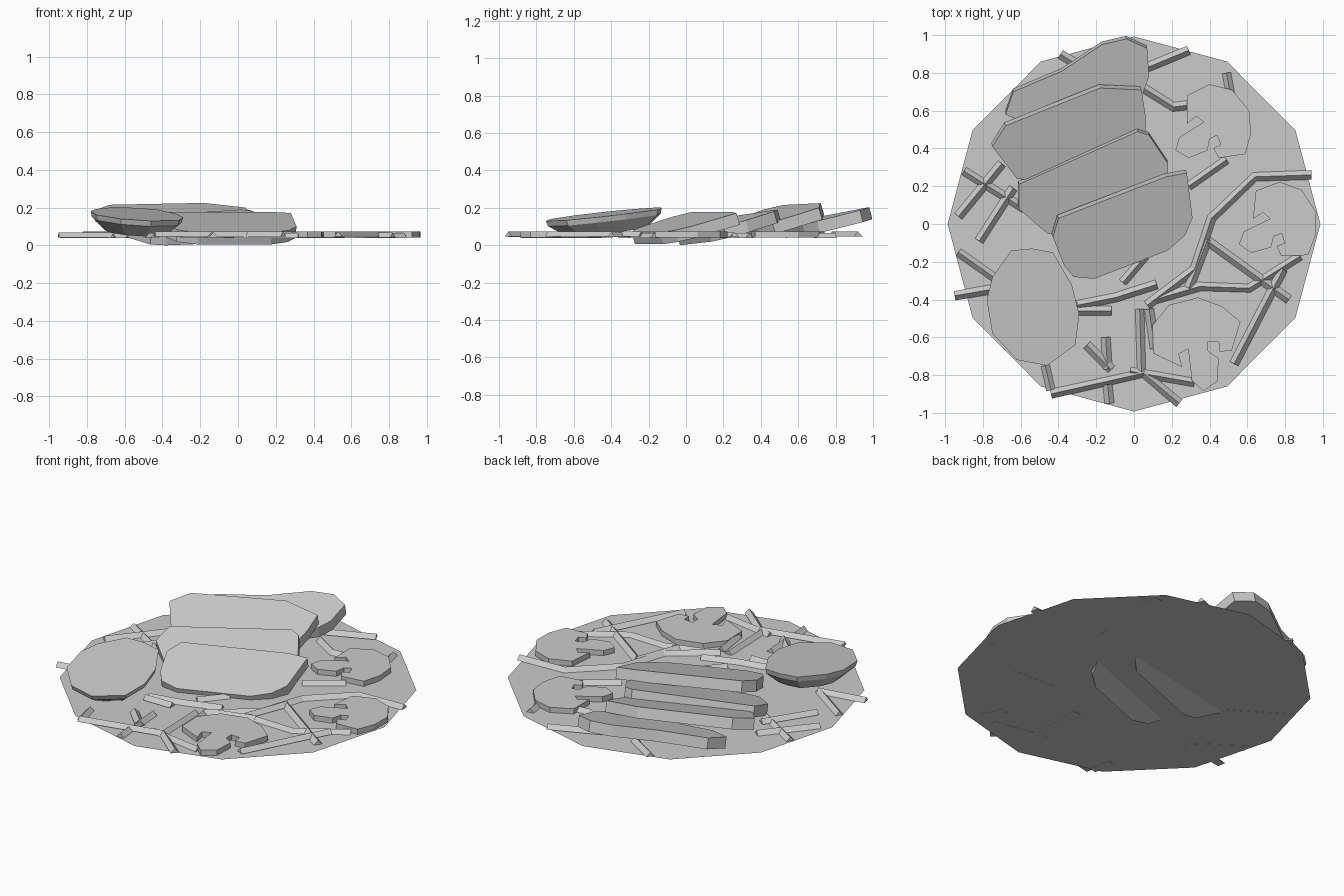
import bpy
from math import cos, sin, pi, radians
from mathutils import Vector

if "Cube" in bpy.data.objects:
    bpy.data.objects.remove(bpy.data.objects["Cube"])

DISC_Z = 0.045


def make_object(name, verts, faces):
    mesh = bpy.data.meshes.new(name)
    mesh.from_pydata([tuple(v) for v in verts], [], faces)
    mesh.update()
    obj = bpy.data.objects.new(name, mesh)
    bpy.context.collection.objects.link(obj)
    return obj


def plate(name, outline, z0, gx, gy, rings):
    """Tilted piece: top plane z0+gx*x+gy*y, lower rings given as (depth, scale)."""
    pts = [Vector((x / 100, y / 100, 0)) for x, y in outline]
    if sum(a.x * b.y - b.x * a.y for a, b in zip(pts, pts[1:] + pts[:1])) < 0:
        pts.reverse()
    for p in pts:
        p.z = z0 + gx * p.x + gy * p.y
    normal = Vector((-gx, -gy, 1)).normalized()
    centre = sum(pts, Vector()) / len(pts)
    n = len(pts)
    verts, faces = list(pts), [list(range(n))]
    for k, (depth, scale) in enumerate(rings):
        verts += [centre + (p - centre) * scale - normal * depth for p in pts]
        a, b = k * n, (k + 1) * n
        faces += [[a + i, b + i, b + (i + 1) % n, a + (i + 1) % n] for i in range(n)]
    faces.append([len(rings) * n + i for i in reversed(range(n))])
    return make_object(name, verts, faces)


def shred(name, path, base, width=0.05, height=0.026):
    """Ridged strip with a triangular section following a bent path."""
    p = [Vector((x / 100, y / 100)) for x, y in path]
    dirs = [(b - a).normalized() for a, b in zip(p, p[1:])]
    verts, faces = [], []
    for i, q in enumerate(p):
        d = (dirs[max(i - 1, 0)] + dirs[min(i, len(dirs) - 1)]).normalized()
        side = Vector((-d.y, d.x)) * width / 2
        verts += [(*(q + side), base), (*q, base + height), (*(q - side), base)]
    for i in range(len(p) - 1):
        a, b = 3 * i, 3 * i + 3
        faces += [[a + j, a + (j + 1) % 3, b + (j + 1) % 3, b + j] for j in range(3)]
    e = len(verts) - 3
    faces += [[2, 1, 0], [e, e + 1, e + 2]]
    return make_object(name, verts, faces)


# Flat twelve-sided base
make_object("base_disc", [(0.987 * cos(i * pi / 6), 0.993 * sin(i * pi / 6), DISC_Z)
                          for i in range(12)], [list(range(12))])

# Four overlapping tilted slabs, front to back
slab1 = [(-40, 3), (17, 25), (28, 27), (31, 3), (27, -6), (18, -14),
         (-21, -29), (-32, -28), (-37, -22), (-43, -7)]
slab2 = [(-61, 21), (-52, 25), (2, 49), (8, 47), (18, 32), (18, 20),
         (10, 12), (-38, -5), (-46, -5), (-61, 8)]
slab3 = [(-75, 41), (-68, 52), (-18, 72), (4, 71), (6, 58), (6, 46),
         (-2, 38), (-48, 22), (-62, 24)]
slab4 = [(-68, 58), (-64, 70), (-38, 81), (-17, 95), (-4, 98), (7, 93),
         (8, 78), (5, 70), (-5, 62), (-55, 52)]
for i, (outline, z0, gx, gy) in enumerate([
        (slab1, 0.130, -0.108, 0.28), (slab2, 0.058, -0.06, 0.28),
        (slab3, -0.005, -0.10, 0.30), (slab4, -0.040, -0.03, 0.25)]):
    plate(f"slab_{i + 1}", outline, z0, gx, gy, [(0.065, 1.0)])

# Rounded half piece with tapering underside
half = [(-78, -40), (-75, -28), (-65, -14), (-54, -13), (-43, -15), (-33, -32),
        (-29, -48), (-31, -64), (-46, -75), (-62, -72), (-75, -58)]
plate("rounded_half", half, 0.189, -0.05, 0.105, [(0.03, 0.97), (0.095, 0.68)])

# Three notched slices sharing one outline
notched = [(-16, 14), (-4, 20), (8, 17), (17, 6), (18, -6), (15, -17), (1, -19),
           (-2, -14), (2, -12), (0, -7), (-4, -9), (-5, -15), (-15, -19),
           (-22, -15), (-20, -8), (-7, 0), (-11, 3), (-16, -1)]
for i, (cx, cy, turn, s) in enumerate([(44, 54, 0, 1), (79, 2, -6, 1), (32, -59, 65, 1.12)]):
    c, n = cos(radians(turn)) * s, sin(radians(turn)) * s
    plate(f"notched_slice_{i + 1}",
          [(cx + x * c - y * n, cy + x * n + y * c) for x, y in notched],
          0.078, 0, 0, [(0.032, 1.0)])

# Scattered ridged shreds
left_shreds = [
    [(-90, 28), (-58, 8)], [(-93, 4), (-70, 32)], [(-82, -9), (-64, 19)],
    [(-93, -15), (-66, -34)], [(-95, -38), (-66, -33)],
    [(-44, -90), (5, -79), (24, -95)], [(-2, -78), (32, -84)],
    [(-30, -43), (-10, -39), (12, -32)], [(-30, -46), (-12, -46)],
    [(3, -45), (4, -80)], [(-15, -60), (-14, -77)], [(-25, -64), (-12, -77)],
    [(-47, -75), (-44, -88)], [(-14, -85), (-13, -95)], [(-39, 90), (-20, 78)],
]
right_shreds = [
    [(-6, -31), (6, -17)], [(7, -43), (32, -24), (41, 3), (64, 25), (94, 26)],
    [(29, -34), (39, -8)], [(29, 20), (49, 34)], [(39, -9), (82, -40)],
    [(53, -74), (79, -24)], [(32, -33), (61, -34), (88, -17)],
    [(5, 72), (21, 62), (29, 63)], [(0, 80), (29, 92)], [(49, 80), (51, 69)],
    [(11, -40), (35, -33)], [(8, -45), (11, -66)], [(35, -69), (41, -82)],
]
for i, path in enumerate(left_shreds + right_shreds):
    shred(f"shred_{i + 1}", path, 0.043 + 0.004 * (i % 3))

# Rest the lowest point on the ground
bpy.context.view_layer.update()
low = min(v.co.z for o in bpy.data.objects for v in o.data.vertices)
for o in bpy.data.objects:
    o.location.z = -low
